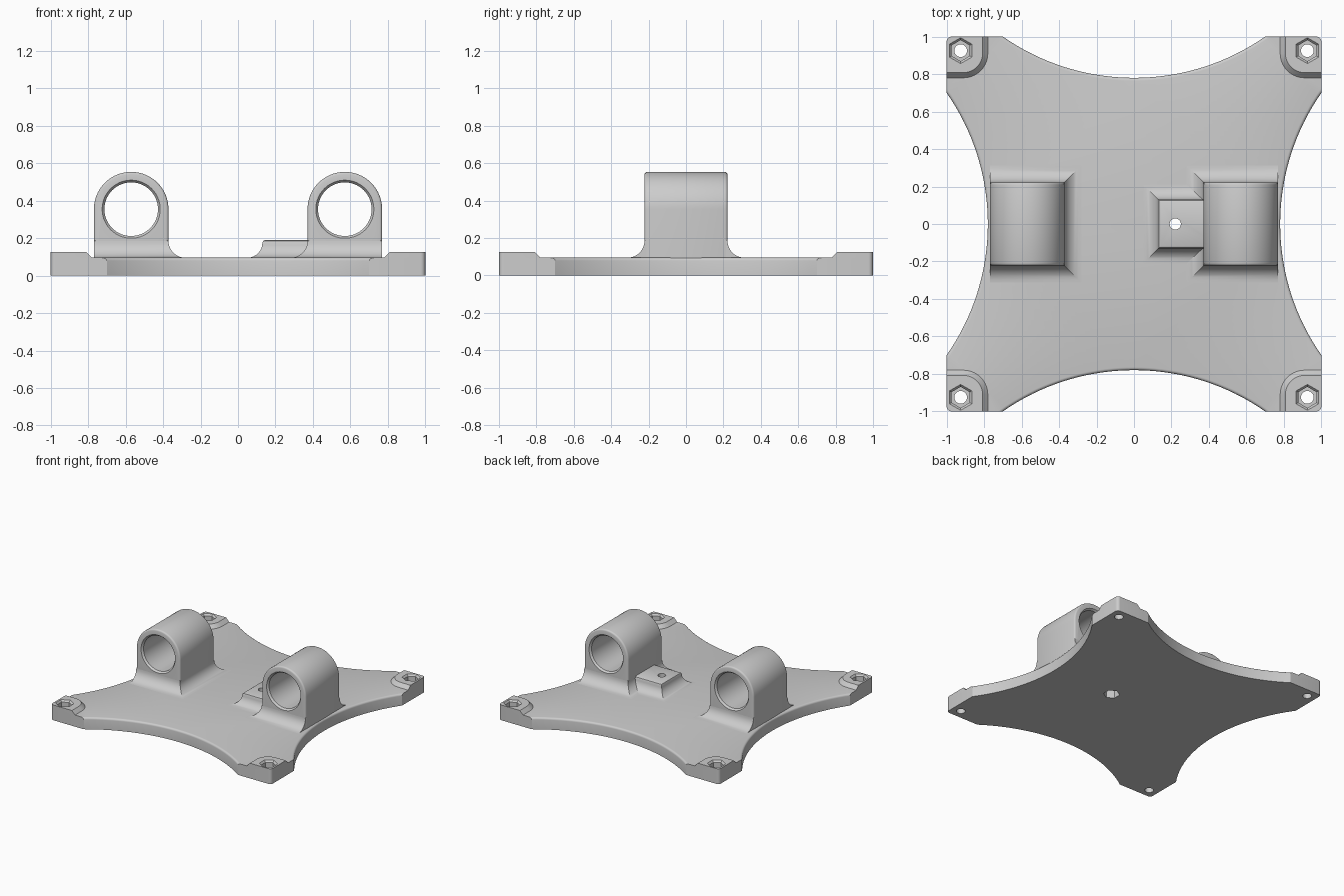
import bpy, bmesh
from math import sin, cos, acos, radians, degrees
from mathutils import Matrix

if "Cube" in bpy.data.objects:
    bpy.data.objects.remove(bpy.data.objects["Cube"])

GREY = (0.604, 0.604, 0.604, 1)
grey = bpy.data.materials.new("plain grey")
grey.use_nodes = True
grey.diffuse_color = GREY
grey.node_tree.nodes["Principled BSDF"].inputs["Base Color"].default_value = GREY

PLATE_TOP, PAD_TOP, TAB_TOP = 0.095, 0.125, 0.19
HOLDER_X, HOLDER_Z, HOLDER_R, HOLDER_Y = 0.57, 0.354, 0.199, 0.222
BOLT = 0.925
TAB_HOLE_X = 0.22


def arc(cx, cy, r, a0, a1, n):
    steps = [radians(a0 + (a1 - a0) * i / n) for i in range(n + 1)]
    return [(cx + r * cos(a), cy + r * sin(a)) for a in steps]


def at_z(points, z):
    return [(x, y, z) for x, y in points]


def loft(name, rings, turn=0):
    """Skin a closed solid through rings that share one point count."""
    bm = bmesh.new()
    rows = [[bm.verts.new(p) for p in ring] for ring in rings]
    for a, b in zip(rows, rows[1:]):
        for i in range(len(a)):
            j = (i + 1) % len(a)
            bm.faces.new((a[i], a[j], b[j], b[i]))
    caps = [bm.faces.new(rows[0][::-1]), bm.faces.new(rows[-1])]
    bmesh.ops.triangulate(bm, faces=caps)
    bm.transform(Matrix.Rotation(radians(turn), 4, 'Z'))
    if bm.calc_volume(signed=True) < 0:
        bmesh.ops.reverse_faces(bm, faces=bm.faces)
    mesh = bpy.data.meshes.new(name)
    bm.to_mesh(mesh)
    bm.free()
    mesh.materials.append(grey)
    obj = bpy.data.objects.new(name, mesh)
    bpy.context.collection.objects.link(obj)
    return obj


def prism(name, x, y, sides, levels):
    """Upright cutter through (radius, height) levels."""
    return loft(name, [at_z(arc(x, y, r, 90, 450, sides)[:-1], z)
                       for r, z in levels])


def volume(mesh):
    bm = bmesh.new()
    bm.from_mesh(mesh)
    result = bm.calc_volume(signed=True)
    bm.free()
    return result


def cut(obj, cutter):
    """Subtract a cutter, trying the next solver if the solid is lost."""
    before = obj.data.copy()
    size = volume(before)
    for solver in ('MANIFOLD', 'EXACT', 'FLOAT'):
        mod = obj.modifiers.new("cut", 'BOOLEAN')
        mod.operation = 'DIFFERENCE'
        mod.solver = solver
        mod.object = cutter
        bpy.ops.object.modifier_apply(modifier=mod.name)
        if 0.5 * size < volume(obj.data) < 1.001 * size:
            break
        obj.data = before.copy()


def finish(obj, cutters=()):
    """Apply the cuts, then smooth the curved faces."""
    bpy.ops.object.select_all(action='DESELECT')
    bpy.context.view_layer.objects.active = obj
    obj.select_set(True)
    for cutter in cutters:
        cut(obj, cutter)
    bpy.ops.object.shade_smooth_by_angle(angle=radians(30))


def skirt_rings(x_in, x_out, half_y, r, side):
    """Concave fillet on three sides, flush on the outer side."""
    def ring(off, z):
        y = half_y + off
        return [(side * x, yy, z) for x, yy in
                ((x_in - off, -y), (x_out, -y), (x_out, y), (x_in - off, y))]
    rings = [ring(r, 0.06)]
    for i in range(11):
        t = radians(9 * i)
        rings.append(ring(r * (1 - sin(t)), PLATE_TOP + r * (1 - cos(t))))
    return rings, ring


# Cutters: corner bolt holes, hex nut pockets, tab screw hole
corners = [(sx * BOLT, sy * BOLT) for sx in (1, -1) for sy in (1, -1)]
bolt_holes = [prism("bolt_hole_cutter", x, y, 24, [(0.034, -0.1), (0.034, 0.3)])
              for x, y in corners]
nut_pockets = [prism("nut_pocket_cutter", x, y, 6,
                     [(0.056, 0.05), (0.056, 0.11), (0.07, 0.126), (0.07, 0.2)])
               for x, y in corners]
tab_hole = prism("tab_hole_cutter", TAB_HOLE_X, 0, 24, [(0.03, -0.1), (0.03, 0.3)])
tab_pocket = prism("tab_pocket_cutter", TAB_HOLE_X, 0, 6, [(0.062, -0.1), (0.062, 0.11)])
cutters = bolt_holes + nut_pockets + [tab_hole, tab_pocket]

# Base plate with four scooped sides and a softened upper rim
half, sag = 0.7, 0.22
scoop_r = (half ** 2 + sag ** 2) / (2 * sag)
scoop_y = 1 - sag + scoop_r


def plate_outline(inset):
    r = scoop_r + inset
    span = degrees(acos((scoop_y - 1) / r))
    side = (arc(0.975, 0.975, 0.025, 0, 90, 5)
            + arc(0, scoop_y, r, 270 + span, 270 - span, 40))
    points = []
    for c, s in ((1, 0), (0, 1), (-1, 0), (0, -1)):
        points += [(c * x - s * y, s * x + c * y) for x, y in side]
    return points


plate_rings = [at_z(plate_outline(0), 0)]
for x, y in arc(0, 0, 0.016, 0, 90, 4):
    plate_rings.append(at_z(plate_outline(0.016 - x), PLATE_TOP - 0.016 + y))
finish(loft("base_plate", plate_rings), cutters)

# Raised corner pads with sloped inner edge
def pad_outline(inset):
    lo = 0.78 + inset
    return ([(1, lo)] + arc(0.975, 0.975, 0.025, 0, 90, 5) + [(lo, 1)]
            + arc(0.91, 0.91, 0.91 - lo, 180, 270, 10))


for k in range(4):
    pad = loft("corner_pad", [at_z(pad_outline(0), 0.09),
                              at_z(pad_outline(0), PLATE_TOP),
                              at_z(pad_outline(0.028), PAD_TOP)], turn=90 * k)
    finish(pad, bolt_holes + nut_pockets)

# Two tube holders: arched block with a chamfered bore, on a filleted foot
def arch_ring(w, y, cx):
    pts = [(cx + w, 0.06)] + arc(cx, HOLDER_Z, w, 0, 180, 40) + [(cx - w, 0.06)]
    return [(x, y, z) for x, z in pts]


def bore_ring(r, y, cx):
    return [(x, y, z) for x, z in arc(cx, HOLDER_Z, r, 0, 360, 56)[:-1]]


rim = [(0.013, 0), (0.0065, 0.002), (0.002, 0.0065), (0, 0.013)]
for side, label in ((1, "left"), (-1, "right")):
    cx = side * HOLDER_X
    ends = [(HOLDER_R - d, -HOLDER_Y + dy) for d, dy in rim]
    ends += [(w, -y) for w, y in reversed(ends)]
    holder = loft(label + "_tube_holder", [arch_ring(w, y, cx) for w, y in ends])
    bore = loft("bore_cutter", [bore_ring(r, y, cx) for r, y in
                ((0.155, -0.4), (0.155, -HOLDER_Y), (0.143, -0.207),
                 (0.143, 0.207), (0.155, HOLDER_Y), (0.155, 0.4))])
    cutters.append(bore)
    finish(holder, [bore])

    rings, ring = skirt_rings(HOLDER_X - HOLDER_R, 0.768, HOLDER_Y, 0.09, side)
    rings.append(ring(-0.012, 0.19))
    finish(loft(label + "_holder_foot", rings))

# Screw tab beside the left holder, filleted foot and softened top
rings, ring = skirt_rings(0.13, 0.45, 0.13, 0.08, 1)
rings += [ring(-0.004, 0.185), ring(-0.014, TAB_TOP)]
finish(loft("screw_tab", rings), [tab_hole, tab_pocket])

# Cutters are no longer needed
for cutter in cutters:
    bpy.data.objects.remove(cutter)
